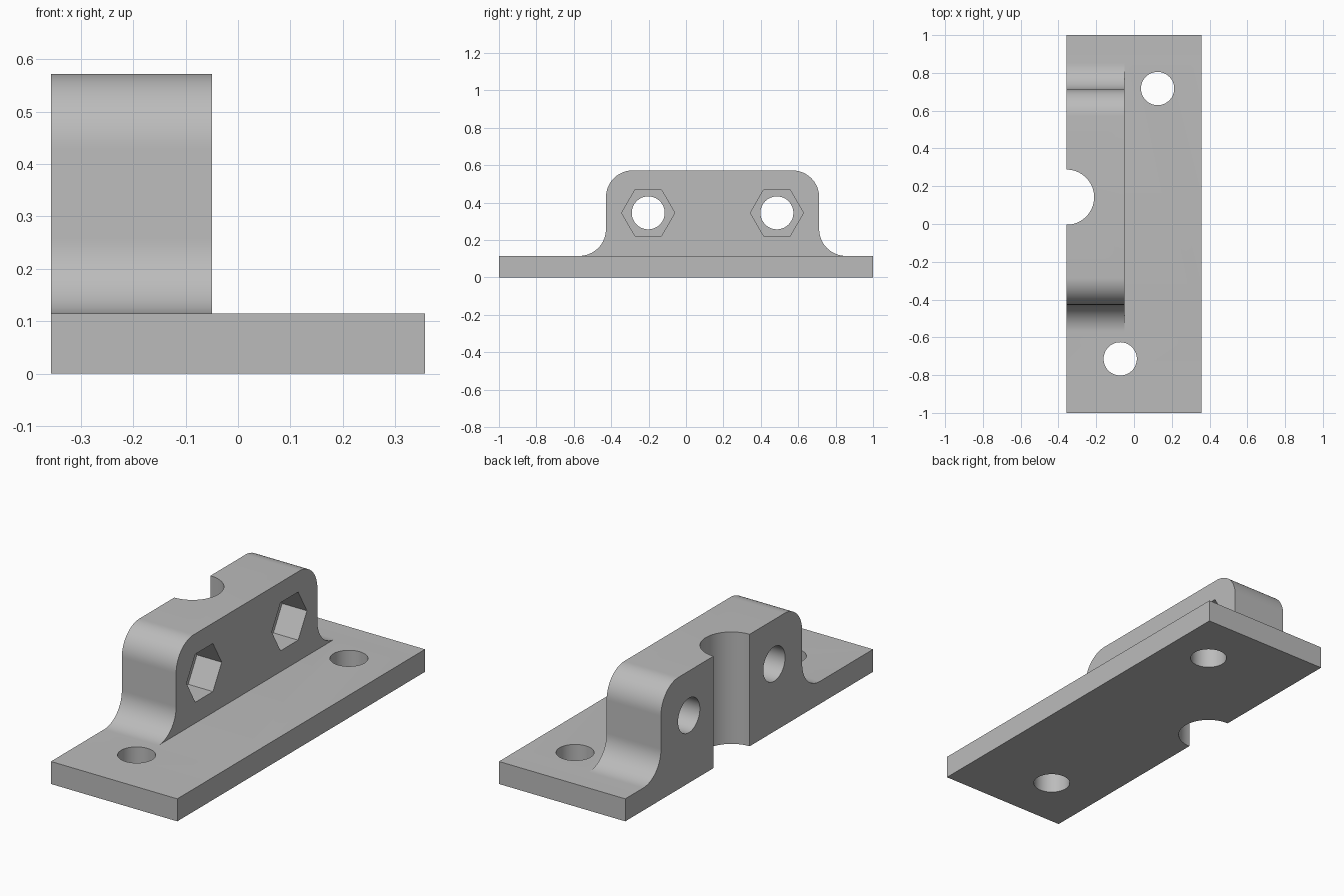
import bpy
import bmesh
from math import pi, cos, sin
from mathutils import Matrix, Vector

cube = bpy.data.objects.get("Cube")
if cube:
    bpy.data.objects.remove(cube)

# Main dimensions
HALF_X, BLOCK_X = 0.357, -0.05
PLATE_Z, TOP_Z = 0.115, 0.572
MID_Y, HALF_BLOCK, FILLET = 0.142, 0.57, 0.143
BOLT_Z, BOLT_OFFSET, HOLE_R = 0.345, 0.344, 0.088
HEX_R, HEX_DEPTH = 0.142, 0.14

grey = bpy.data.materials.new("plain grey")
grey.use_nodes = True
colour = (0.5, 0.5, 0.5, 1)
grey.diffuse_color = colour
grey.node_tree.nodes["Principled BSDF"].inputs["Base Color"].default_value = colour


def make_object(name, bm):
    bmesh.ops.recalc_face_normals(bm, faces=bm.faces)
    mesh = bpy.data.meshes.new(name)
    bm.to_mesh(mesh)
    bm.free()
    mesh.materials.append(grey)
    obj = bpy.data.objects.new(name, mesh)
    bpy.context.collection.objects.link(obj)
    return obj


def arc(cy, cz, start, end, steps=16):
    angles = [start + (end - start) * i / steps for i in range(steps + 1)]
    return [(cy + FILLET * cos(a), cz + FILLET * sin(a)) for a in angles]


def cylinder(name, centre, radius, length, axis="Z", sides=64):
    bm = bmesh.new()
    turn = Matrix.Rotation(pi / 2, 4, "Y") if axis == "X" else Matrix()
    bmesh.ops.create_cone(bm, cap_ends=True, segments=sides, radius1=radius,
                          radius2=radius, depth=length,
                          matrix=Matrix.Translation(centre) @ turn)
    return make_object(name, bm)


# Side outline: plate with a filleted, round-shouldered block on top
half = (arc(HALF_BLOCK + FILLET, PLATE_Z + FILLET, 1.5 * pi, pi)
        + arc(HALF_BLOCK - FILLET, TOP_Z - FILLET, 0, pi / 2))
outline = [(-1, 0), (1, 0), (1, PLATE_Z)]
outline += [(MID_Y + y, z) for y, z in half]
outline += [(MID_Y - y, z) for y, z in reversed(half)]
outline += [(-1, PLATE_Z)]

bm = bmesh.new()
face = bm.faces.new([bm.verts.new((-HALF_X, y, z)) for y, z in outline])
side = bmesh.ops.extrude_face_region(bm, geom=[face])["geom"]
bmesh.ops.translate(bm, vec=(2 * HALF_X, 0, 0),
                    verts=[v for v in side if isinstance(v, bmesh.types.BMVert)])
bracket = make_object("mounting_bracket", bm)

# Clear the space above the open part of the plate
bm = bmesh.new()
bmesh.ops.create_cube(bm, size=1, matrix=Matrix.Translation(
    Vector((BLOCK_X + 0.5, 0, PLATE_Z + 0.5))) @ Matrix.Diagonal((1, 3, 1, 1)))
cutters = [make_object("step_cutter", bm)]

# Vertical plate holes and half-round notch in the back of the block
cutters += [
    cylinder("rear_plate_hole_cutter", (0.125, 0.717, 0), HOLE_R, 1),
    cylinder("front_plate_hole_cutter", (-0.073, -0.714, 0), HOLE_R, 1),
    cylinder("notch_cutter", (-HALF_X, MID_Y, 0.3), 0.146, 2),
]

# Cross bolt holes with hexagonal nut pockets
for label, sign in (("front", -1), ("rear", 1)):
    y = MID_Y + sign * BOLT_OFFSET
    cutters.append(cylinder(label + "_bolt_cutter", (-0.2, y, BOLT_Z), HOLE_R, 1, "X"))
    cutters.append(cylinder(label + "_nut_cutter", (BLOCK_X, y, BOLT_Z), HEX_R,
                            2 * HEX_DEPTH, "X", 6))

for cutter in cutters:
    cut = bracket.modifiers.new(cutter.name, "BOOLEAN")
    cut.operation = "DIFFERENCE"
    cut.solver = "EXACT"
    cut.object = cutter

# Apply the cuts, then remove the cutters
bpy.context.view_layer.update()
bpy.ops.object.select_all(action="DESELECT")
bpy.context.view_layer.objects.active = bracket
bracket.select_set(True)
for cut in list(bracket.modifiers):
    bpy.ops.object.modifier_apply(modifier=cut.name)
for cutter in cutters:
    bpy.data.objects.remove(cutter)

bpy.ops.object.shade_smooth_by_angle(angle=pi / 6)
